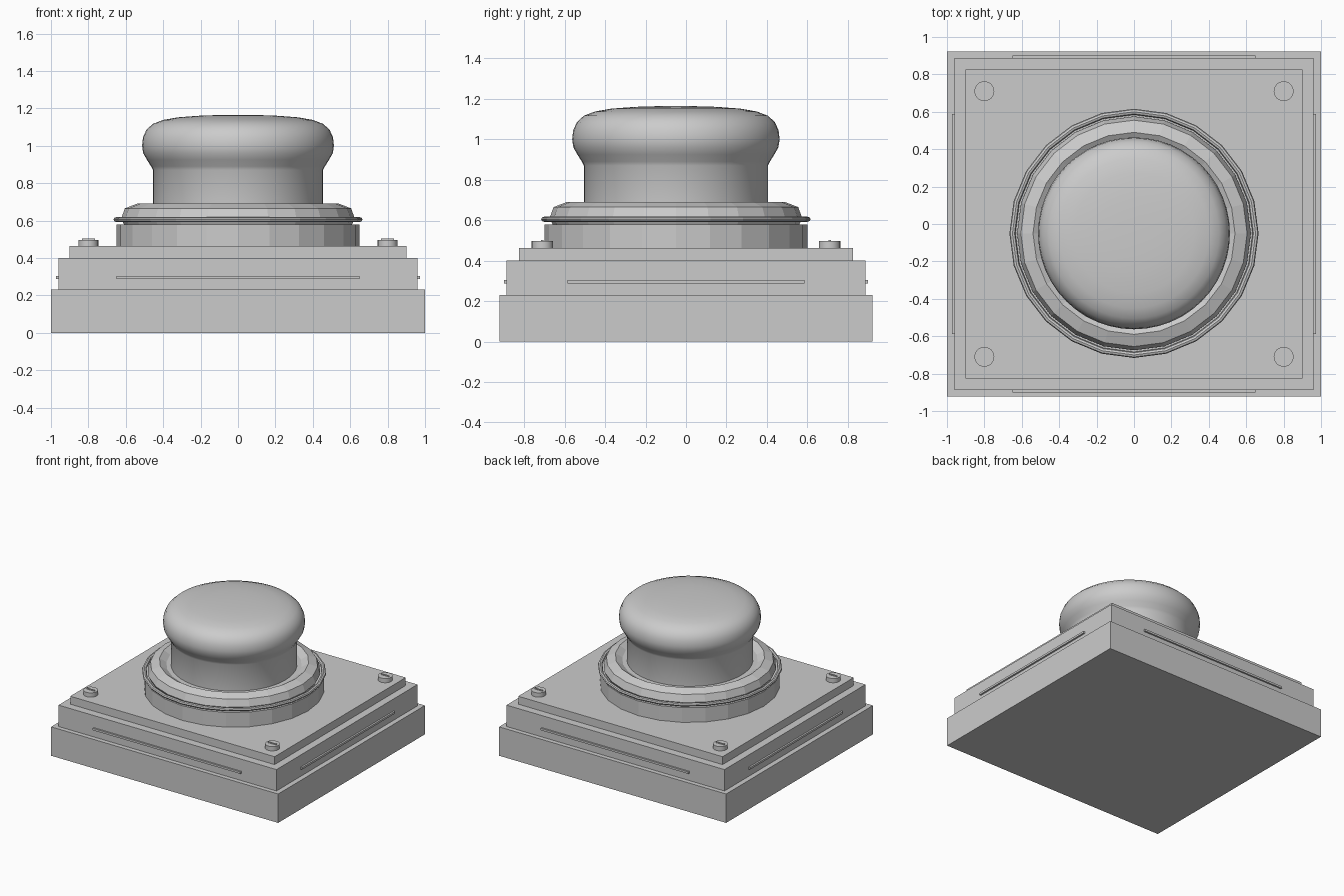
import bpy
import bmesh
import math
from mathutils import Matrix

if "Cube" in bpy.data.objects:
    bpy.data.objects.remove(bpy.data.objects["Cube"], do_unlink=True)

BUTTON_Y = -0.05


def finish(bm, name, smooth_angle=None):
    bmesh.ops.recalc_face_normals(bm, faces=bm.faces[:])
    mesh = bpy.data.meshes.new(name)
    bm.to_mesh(mesh)
    bm.free()
    obj = bpy.data.objects.new(name, mesh)
    bpy.context.collection.objects.link(obj)
    if smooth_angle:
        bpy.ops.object.select_all(action='DESELECT')
        obj.select_set(True)
        bpy.context.view_layer.objects.active = obj
        bpy.ops.object.shade_smooth_by_angle(angle=math.radians(smooth_angle))
    return obj


def box(name, half_x, half_y, z0, z1, x=0, y=0):
    bm = bmesh.new()
    place = Matrix.Translation((x, y, (z0 + z1) / 2))
    size = Matrix.Diagonal((2 * half_x, 2 * half_y, z1 - z0, 1))
    bmesh.ops.create_cube(bm, size=1, matrix=place @ size)
    return finish(bm, name)


def lathe(name, profile, sides, x=0, y=BUTTON_Y, smooth_angle=None):
    """Revolve (radius, height) points around a vertical axis."""
    bm = bmesh.new()
    verts = [bm.verts.new((r, 0, z)) for r, z in profile]
    edges = [bm.edges.new(pair) for pair in zip(verts, verts[1:])]
    bmesh.ops.spin(bm, geom=verts + edges, cent=(0, 0, 0), axis=(0, 0, 1),
                   angle=math.tau, steps=sides, use_duplicate=False)
    bmesh.ops.remove_doubles(bm, verts=bm.verts[:], dist=0.0005)
    bmesh.ops.translate(bm, verts=bm.verts[:], vec=(x, y, 0))
    return finish(bm, name, smooth_angle)


# Stepped housing
box("base_plate", 1.0, 0.923, 0, 0.23)
box("housing_body", 0.96, 0.887, 0.23, 0.40)
box("top_plate", 0.90, 0.825, 0.40, 0.463)

# Thin trim strips on all four sides
for sign, x_name, y_name in ((-1, "right", "front"), (1, "left", "back")):
    box(y_name + "_trim", 0.65, 0.01, 0.288, 0.304, y=sign * 0.89)
    box(x_name + "_trim", 0.01, 0.587, 0.288, 0.304, x=sign * 0.964)

# Corner screws with a narrow raised bar
for sx, x_name in ((-1, "right"), (1, "left")):
    for sy, y_name in ((-1, "front"), (1, "back")):
        corner = y_name + "_" + x_name
        x, y = sx * 0.80, sy * 0.71
        lathe(corner + "_screw", [(0, 0.46), (0.053, 0.46), (0.053, 0.497), (0, 0.497)],
              24, x, y, 35)
        box(corner + "_screw_bar", 0.035, 0.006, 0.49, 0.503, x, y)

# Collar and bevelled bezel, left faceted
lathe("collar", [(0, 0.46), (0.65, 0.46), (0.65, 0.58), (0, 0.58)], 24)
lathe("bezel", [(0, 0.58), (0.61, 0.58), (0.625, 0.61), (0.605, 0.665),
                (0.54, 0.69), (0.49, 0.66), (0, 0.66)], 24)

# Thin sealing ring around the bezel
ring = [(0.65 + 0.016 * math.cos(a), 0.605 + 0.013 * math.sin(a))
        for a in (math.tau * i / 8 for i in range(9))]
lathe("seal_ring", ring, 24)

# Mushroom push button
lathe("push_button", [(0, 0.64), (0.455, 0.64), (0.455, 0.87), (0.465, 0.89),
                      (0.487, 0.925), (0.507, 0.96), (0.513, 1.0), (0.508, 1.045),
                      (0.49, 1.085), (0.455, 1.117), (0.40, 1.138), (0.32, 1.152),
                      (0.2, 1.161), (0.1, 1.164), (0, 1.165)],
      48, smooth_angle=35)
